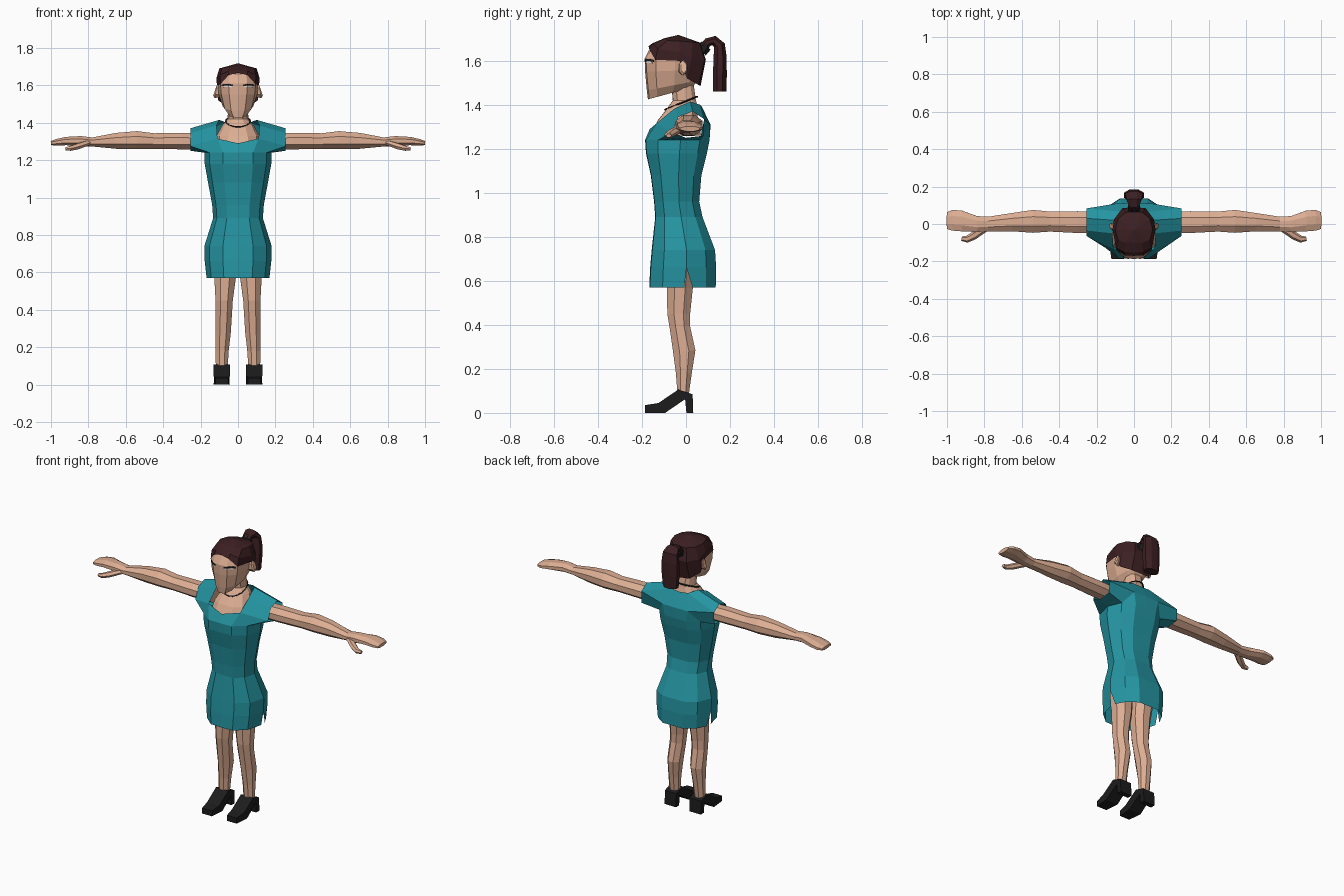
import bpy, bmesh, math
from mathutils import Vector

if "Cube" in bpy.data.objects:
    bpy.data.objects.remove(bpy.data.objects["Cube"])


def material(name, rgb):
    m = bpy.data.materials.new(name)
    m.diffuse_color = (*rgb, 1)
    m.use_nodes = True
    m.node_tree.nodes["Principled BSDF"].inputs["Base Color"].default_value = m.diffuse_color
    return m


TEAL = material("teal cloth", (0.018, 0.30, 0.36))
SKIN = material("skin", (0.72, 0.42, 0.29))
HAIR = material("dark brown hair", (0.045, 0.014, 0.016))
BLACK = material("black", (0.012, 0.012, 0.013))
WHITE = material("eye white", (0.8, 0.78, 0.75))


def build(name, faces, mat, mirror=True):
    """Mesh from face corner lists, mirrored over x, welded, normals outward."""
    faces = [[Vector(p) for p in f] for f in faces]
    if mirror:
        faces += [[Vector((-p.x, p.y, p.z)) for p in reversed(f)] for f in faces]
    bm = bmesh.new()
    for f in faces:
        bm.faces.new([bm.verts.new(p) for p in f])
    bmesh.ops.remove_doubles(bm, verts=bm.verts, dist=0.0005)
    bmesh.ops.recalc_face_normals(bm, faces=bm.faces)
    mid = sum((v.co for v in bm.verts), Vector()) / len(bm.verts)
    if sum(f.normal.dot(f.calc_center_median() - mid) * f.calc_area() for f in bm.faces) < 0:
        bmesh.ops.reverse_faces(bm, faces=bm.faces)
    me = bpy.data.meshes.new(name)
    bm.to_mesh(me)
    bm.free()
    me.materials.append(mat)
    ob = bpy.data.objects.new(name, me)
    bpy.context.collection.objects.link(ob)
    return ob


def strip(a, b, js=None):
    return [[a[j], a[j + 1], b[j + 1], b[j]] for j in (js or range(len(a) - 1))]


def loft(rows):
    return [f for a, b in zip(rows, rows[1:]) for f in strip(a, b)]


def half_ring(section, zf, zb, rx, yf, yb):
    """Right half of a body cross-section, tilted from zf (front) to zb (back)."""
    return [(fx * rx, yf + (yb - yf) * (fy + 1) / 2, zf + (zb - zf) * (fy + 1) / 2)
            for fx, fy in section]


def sweep(rows, u, n=8):
    """Closed tube through (x, y, z, radius along u, other radius) rows."""
    u, pts, rings = Vector(u), [Vector(r[:3]) for r in rows], []
    for i, r in enumerate(rows):
        t = pts[min(i + 1, len(pts) - 1)] - pts[max(i - 1, 0)]
        v = t.cross(u).normalized()
        angles = [2 * math.pi * (k % n + 0.5) / n for k in range(n + 1)]
        rings.append([pts[i] + u * r[3] * math.cos(a) + v * r[4] * math.sin(a) for a in angles])
    return loft(rings) + [rings[0][:n], rings[-1][:n]]


# Dress: torso rows from hem to armpit, with a side slit in the lowest row
BODY = [(0, -1), (.45, -.98), (.85, -.6), (1, .1), (.8, .7), (.42, 1), (0, 1)]
rows = [half_ring(BODY, z, z, rx, yf, yb) for z, rx, yf, yb in [
    (.57, .168, -.167, .135), (.66, .178, -.163, .137), (.74, .18, -.156, .132),
    (.89, .133, -.14, .075), (.96, .138, -.145, .06), (1.08, .16, -.16, .07),
    (1.18, .178, -.182, .095), (1.24, .18, -.186, .107)]]
front, back = list(rows[0]), list(rows[0])
front[3], back[3] = (.168, -.008, .57), (.166, .03, .57)
dress = strip(front, rows[1], range(3)) + strip(back, rows[1], range(3, 6)) + loft(rows[1:])
# Yoke: neckline, sleeve opening and upper back
t = rows[-1]
n = [(0, -.165, 1.29), (.11, -.135, 1.315), (.115, -.05, 1.385),
     (.10, .02, 1.415), (.06, .065, 1.40), (0, .07, 1.395)]
s = [(.255, -.063, 1.275), (.255, -.035, 1.345), (.255, .03, 1.37),
     (.255, .083, 1.335), (.255, .08, 1.26), (.255, .0, 1.25)]
b5, b6 = (.09, .11, 1.31), (0, .112, 1.31)
dress += [[t[0], t[1], n[1], n[0]], [t[1], t[2], s[0], n[1]], [n[1], s[0], s[1], n[2]],
          [n[2], s[1], s[2], n[3]], [n[3], s[2], s[3], n[4]], [n[4], s[3], b5],
          [s[3], s[4], t[4], b5], [b5, t[4], t[5]], [t[5], t[6], b6, b5],
          [b5, b6, n[5], n[4]], [t[2], t[3], s[5], s[0]], [t[3], t[4], s[4], s[5]]]
build("dress", dress, TEAL)

# Neck and chest
build("neck_and_chest", loft([half_ring(BODY, z, z, *r) for z, *r in [
    (1.26, .13, -.165, .07), (1.33, .115, -.128, .05), (1.385, .085, -.085, .055),
    (1.42, .056, -.06, .045), (1.53, .05, -.07, .03)]]), SKIN)

# Necklace
cu = bpy.data.curves.new("necklace", "CURVE")
cu.dimensions, cu.bevel_depth, cu.bevel_resolution = "3D", .004, 0
sp = cu.splines.new("POLY")
sp.points.add(15)
for k, p in enumerate(sp.points):
    a = k * math.pi / 8
    p.co = (.066 * math.cos(a), -.022 + .074 * math.sin(a), 1.408 + .03 * math.sin(a), 1)
sp.use_cyclic_u = True
cu.materials.append(BLACK)
bpy.context.collection.objects.link(bpy.data.objects.new("necklace", cu))

# Head
FACE = [(0, -1), (.45, -.94), (.86, -.6), (1, .1), (.8, .7), (.42, 1), (0, 1)]
rows = [half_ring(FACE, *r) for r in [
    (1.425, 1.48, .052, -.173, .03), (1.465, 1.51, .083, -.178, .05),
    (1.55, 1.56, .104, -.186, .06), (1.61, 1.61, .109, -.188, .065),
    (1.66, 1.65, .1, -.162, .06), (1.69, 1.67, .055, -.1, .02)]]
build("head", loft(rows) + [rows[0], rows[-1]], SKIN)

# Ears
build("ears", sweep([(.095, -.018, 1.565, .018, .03), (.118, -.013, 1.568, .02, .036),
                     (.124, -.01, 1.57, .014, .028)], (0, 1, 0), 6), SKIN)


# Painted eyes as thin strips in front of the face
def eye_strip(name, z0, z1, arch, mat, inner=.028, outer=.088):
    faces, pts = [], []
    for x, lift in ((inner, 0), (.05, arch), (.07, arch), (outer, 0)):
        y = -.191 + x * .15 if x <= .05 else -.1835 + (x - .05) * .97
        pts.append(((x, y, z0 + lift), (x, y, z1 + lift)))
    for (a, b), (c, d) in zip(pts, pts[1:]):
        faces.append([a, c, d, b])
    ob = build(name, faces, mat)
    ob.modifiers.new("thickness", "SOLIDIFY").thickness = .003


eye_strip("eyelashes", 1.595, 1.604, .004, BLACK)
eye_strip("eye_whites", 1.589, 1.595, .002, WHITE, .036, .08)

# Hair cap: hairline, middle, crown
hairline = [(0, -.170, 1.667), (.05, -.168, 1.655), (.094, -.14, 1.605), (.113, -.03, 1.60),
            (.106, .005, 1.52), (.065, .058, 1.49), (0, .066, 1.485)]
middle = [(0, -.152, 1.68), (.05, -.15, 1.677), (.096, -.128, 1.655), (.115, -.03, 1.64),
          (.107, .025, 1.61), (.062, .085, 1.605), (0, .09, 1.605)]
crown = [(0, -.1, 1.702), (.045, -.1, 1.7), (.085, -.085, 1.692), (.1, -.03, 1.69),
         (.085, .03, 1.685), (.045, .062, 1.682), (0, .066, 1.682)]
hair = loft([hairline, middle, crown])
hair += [[crown[j], crown[j + 1], (0, -.035, 1.718)] for j in range(6)]
build("hair", hair, HAIR)

# Ponytail and its tie
build("ponytail", sweep([
    (0, .07, 1.65, .025, .02), (0, .10, 1.685, .03, .022), (0, .128, 1.692, .042, .024),
    (0, .152, 1.67, .052, .028), (0, .155, 1.62, .058, .032), (0, .154, 1.54, .058, .034),
    (0, .153, 1.46, .05, .034)], (1, 0, 0)), HAIR, False)
build("hair_tie", sweep([(0, .068, 1.645, .036, .032), (0, .092, 1.67, .034, .03)],
                        (1, 0, 0)), BLACK, False)

# Arms with mitten hands, and thumbs
build("arms", sweep([
    (.17, .01, 1.30, .06, .046), (.30, .01, 1.302, .063, .048), (.45, .013, 1.302, .058, .045),
    (.54, .014, 1.307, .066, .052), (.65, .01, 1.303, .053, .046), (.78, 0, 1.297, .042, .026),
    (.84, 0, 1.302, .046, .029), (.92, .016, 1.302, .06, .024), (.97, .02, 1.295, .06, .019),
    (1.0, .018, 1.291, .048, .012)], (0, 1, 0)), SKIN)
build("thumbs", sweep([
    (.80, -.025, 1.293, .016, .02), (.86, -.065, 1.273, .018, .021),
    (.895, -.082, 1.263, .015, .018), (.922, -.078, 1.26, .01, .012)], (0, 0, 1), 6), SKIN)

# Legs
build("legs", sweep([
    (.08, -.02, .74, .072, .075), (.069, -.028, .57, .062, .064), (.074, -.033, .45, .05, .056),
    (.076, -.028, .39, .048, .05), (.08, -.008, .28, .045, .055), (.085, -.01, .18, .038, .039),
    (.087, -.013, .085, .034, .028)], (1, 0, 0)), SKIN)

# High-heeled shoes: side profile extruded across, narrower at the sole of the toe
profile = [(-.187, 0), (-.187, .035), (-.125, .045), (-.035, .106), (.03, .085),
           (.033, 0), (.002, 0), (-.004, .062), (-.095, 0)]
inner, outer = [], []
for y, z in profile:
    w = .034 if y < -.15 else .043
    if y > -.01:
        w = .04
    inner.append((.087 - w, y, z))
    outer.append((.087 + w, y, z))
build("shoes", strip(inner + inner[:1], outer + outer[:1]) + [inner, outer], BLACK)
